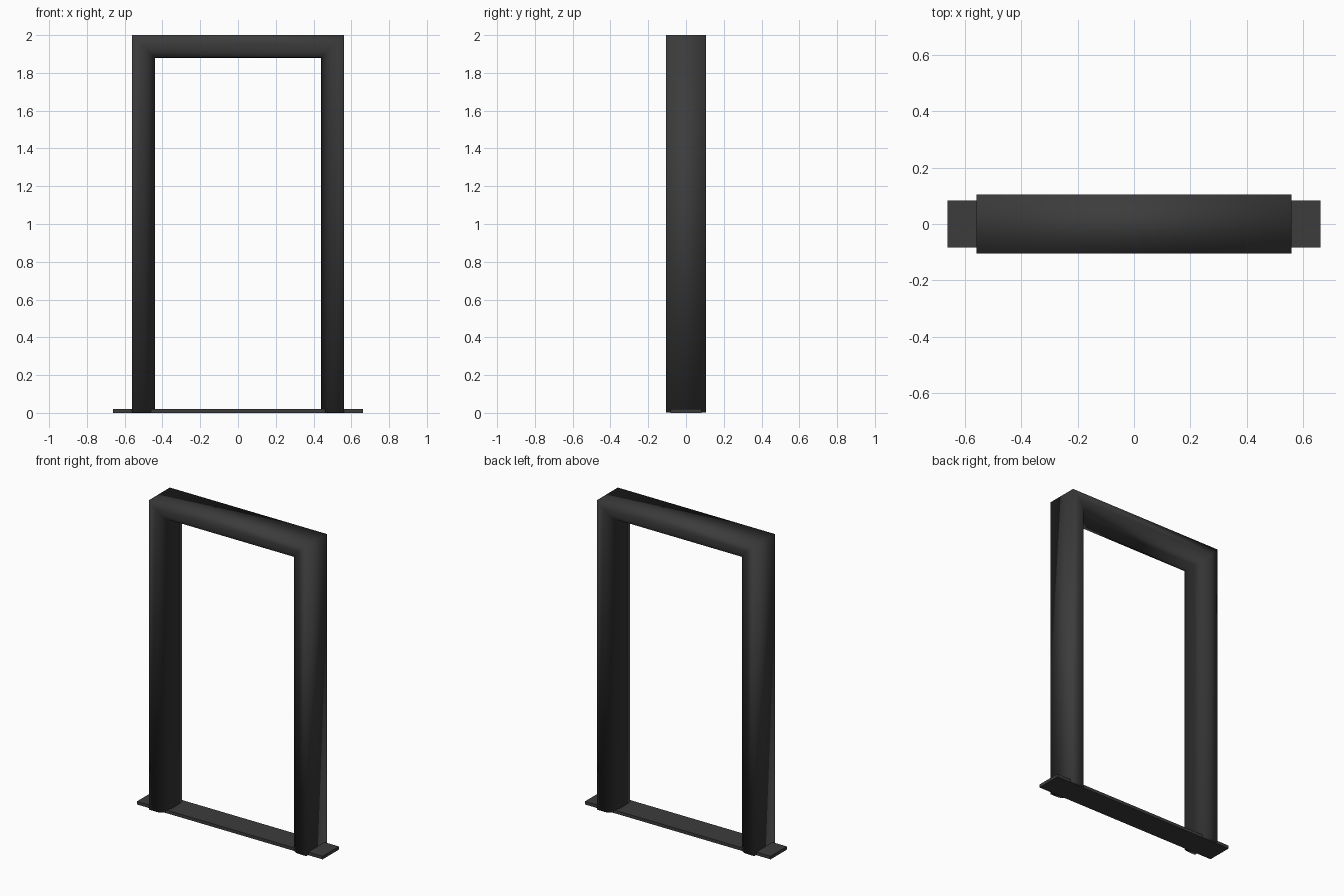
import bpy
import bmesh
import math

old = bpy.data.objects.get("Cube")
if old:
    bpy.data.objects.remove(old, do_unlink=True)

HALF_WIDTH, HEIGHT = 0.56, 2.0
HALF_DEPTH, THICKNESS, RADIUS = 0.105, 0.12, 0.07
ARC_STEPS = 8

charcoal = bpy.data.materials.new("charcoal")
charcoal.use_nodes = True
colour = (0.045, 0.045, 0.045, 1)
charcoal.diffuse_color = colour
charcoal.node_tree.nodes["Principled BSDF"].inputs["Base Color"].default_value = colour


def add_object(name, bm, smooth):
    bmesh.ops.recalc_face_normals(bm, faces=bm.faces)
    for face in bm.faces:
        face.smooth = smooth
    mesh = bpy.data.meshes.new(name)
    bm.to_mesh(mesh)
    bm.free()
    mesh.materials.append(charcoal)
    obj = bpy.data.objects.new(name, mesh)
    bpy.context.collection.objects.link(obj)
    return obj


# Cross-section (inset from the outside, y): flat outside, rounded inside edges
front = [(0, -HALF_DEPTH)]
for i in range(ARC_STEPS + 1):
    a = math.pi / 2 * i / ARC_STEPS
    front.append((THICKNESS - RADIUS + RADIUS * math.sin(a),
                  -HALF_DEPTH + RADIUS * (1 - math.cos(a))))
section = front + [(d, -y) for d, y in reversed(front)]

# Door frame: section swept up, across and down with mitred corners
bm = bmesh.new()
rings = []
for side, at_top in ((-1, False), (-1, True), (1, True), (1, False)):
    rings.append([bm.verts.new((side * (HALF_WIDTH - d), y,
                                HEIGHT - d if at_top else 0.002))
                  for d, y in section])
count = len(section)
for a, b in zip(rings, rings[1:]):
    for i in range(count):
        j = (i + 1) % count
        bm.faces.new((a[i], a[j], b[j], b[i]))
for end in (rings[0], rings[-1]):
    bm.faces.new(end)
add_object("door_frame", bm, True)

# Thin floor plate joining the two legs
bm = bmesh.new()
bmesh.ops.create_cube(bm, size=1)
bmesh.ops.scale(bm, vec=(1.325, 0.166, 0.02), verts=bm.verts)
bmesh.ops.translate(bm, vec=(0, 0, 0.01), verts=bm.verts)
add_object("floor_plate", bm, False)
